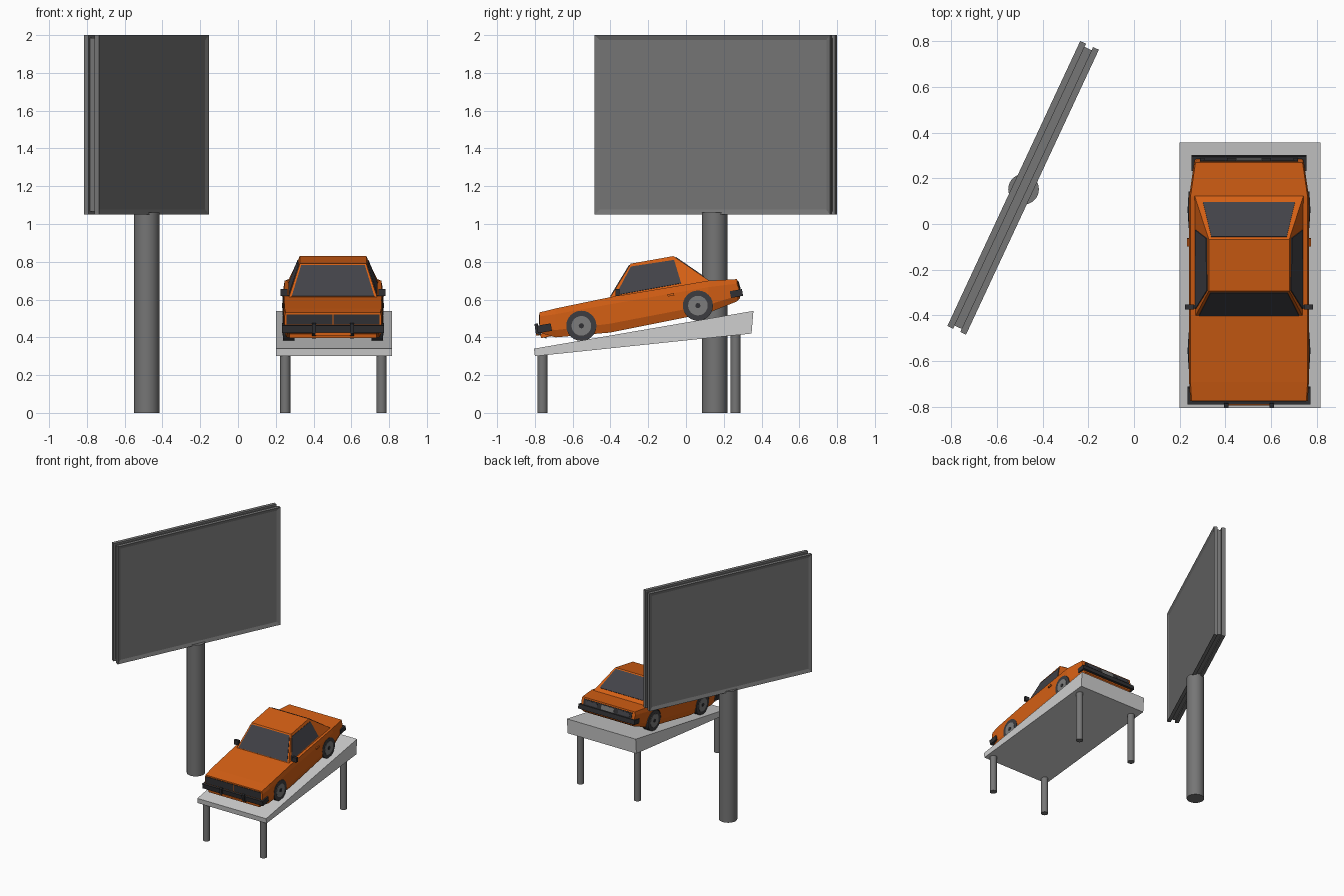
import bpy, bmesh, math
from mathutils import Vector, Matrix

if "Cube" in bpy.data.objects:
    bpy.data.objects.remove(bpy.data.objects["Cube"])


def material(name, color):
    m = bpy.data.materials.new(name)
    m.use_nodes = True
    m.diffuse_color = (*color, 1)
    m.node_tree.nodes["Principled BSDF"].inputs["Base Color"].default_value = (*color, 1)
    return m


orange = material("orange paint", (0.66, 0.115, 0.007))
steel = material("steel grey", (0.18, 0.18, 0.18))
concrete = material("light grey", (0.62, 0.62, 0.62))
glass = material("dark glass", (0.055, 0.055, 0.065))
black = material("black trim", (0.03, 0.03, 0.033))
rubber = material("tyre grey", (0.045, 0.045, 0.05))
rim_grey = material("rim grey", (0.2, 0.2, 0.2))

CAR_X = 0.503
SLOPE = math.radians(9.8)


def finish(name, bm, mat, smooth=False):
    bmesh.ops.recalc_face_normals(bm, faces=bm.faces)
    me = bpy.data.meshes.new(name)
    bm.to_mesh(me)
    bm.free()
    me.materials.append(mat)
    ob = bpy.data.objects.new(name, me)
    bpy.context.collection.objects.link(ob)
    if smooth:
        bpy.ops.object.select_all(action='DESELECT')
        ob.select_set(True)
        bpy.context.view_layer.objects.active = ob
        bpy.ops.object.shade_smooth_by_angle(angle=math.radians(35))
    return ob


def box(name, center, size, mat, tilt=0.0):
    bm = bmesh.new()
    bmesh.ops.create_cube(bm, size=1)
    bm.transform(Matrix.Translation(center) @ Matrix.Rotation(tilt, 4, 'X')
                 @ Matrix.Diagonal((*size, 1)))
    return finish(name, bm, mat)


def cylinder(name, center, radius, depth, mat, axis='Z', sides=24):
    bm = bmesh.new()
    bmesh.ops.create_cone(bm, cap_ends=True, segments=sides, radius1=radius,
                          radius2=radius, depth=depth)
    turn = Matrix.Rotation(math.pi / 2, 4, 'Y') if axis == 'X' else Matrix()
    bm.transform(Matrix.Translation(center) @ turn)
    return finish(name, bm, mat, True)


def loft(name, rings, mat):
    """Skin a list of equally long closed rings and cap both ends."""
    bm = bmesh.new()
    loops = [[bm.verts.new(p) for p in ring] for ring in rings]
    n = len(loops[0])
    for a, b in zip(loops, loops[1:]):
        for i in range(n):
            j = (i + 1) % n
            bm.faces.new((a[i], a[j], b[j], b[i]))
    bm.faces.new(loops[0])
    bm.faces.new(loops[-1])
    return finish(name, bm, mat)


def prism(name, profile, x0, x1, mat):
    return loft(name, [[(x, y, z) for y, z in profile] for x in (x0, x1)], mat)


def plate(name, corners, uvs, mat, outward, thick=0.004):
    """Thin plate lying on a four-cornered patch."""
    a, b, c, d = (Vector(p) for p in corners)
    n = (b - a).cross(d - a).normalized()
    if n.dot(Vector(outward)) < 0:
        n = -n
    pts = [a.lerp(b, u).lerp(d.lerp(c, u), v) for u, v in uvs]
    return loft(name, [[p - n * 0.003 for p in pts], [p + n * thick for p in pts]], mat)


# Billboard: core between two framed panels, on a round pole
BOARD = Matrix.Translation((-0.485, 0.158, 1.525)) @ Matrix.Rotation(math.radians(65), 4, 'Z')
L, T, H = 1.375, 0.09, 0.95
core = box("billboard_core", (0, 0, 0), (L - 0.03, T - 0.04, H - 0.03), steel)
core.matrix_world = BOARD
for side, name in ((-1, "billboard_panel_left"), (1, "billboard_panel_right")):
    bm = bmesh.new()
    bmesh.ops.create_cube(bm, size=1)
    bm.transform(Matrix.Translation((0, side * (T / 2 - 0.014), 0)) @ Matrix.Diagonal((L, 0.028, H, 1)))
    bm.normal_update()
    face = max(bm.faces, key=lambda f: f.calc_center_median().y * side)
    bmesh.ops.inset_region(bm, faces=[face], thickness=0.037)
    bmesh.ops.translate(bm, verts=face.verts, vec=(0, -side * 0.01, 0))
    finish(name, bm, steel).matrix_world = BOARD
cylinder("billboard_pole", (-0.483, 0.152, 0.53), 0.067, 1.06, steel, sides=32)

# Sloping display platform with four legs
prism("platform", [(-0.805, 0.34), (0.357, 0.54), (0.347, 0.42), (-0.8, 0.30)], 0.2, 0.815, concrete)
for x, lr in ((0.25, "right"), (0.76, "left")):
    for y, top, fb in ((-0.76, 0.315, "front"), (0.262, 0.42, "back")):
        cylinder(f"{fb}_{lr}_leg", (x, y, top / 2), 0.027, top, steel)

# Car body: stations of y, top, bottom, half width
stations = [(-0.775, 0.532, 0.425, 0.257), (-0.69, 0.553, 0.40, 0.262),
            (-0.405, 0.612, 0.425, 0.262), (0.12, 0.70, 0.53, 0.262),
            (0.27, 0.708, 0.59, 0.24), (0.285, 0.65, 0.605, 0.235)]
rings = []
for y, top, low, w in stations:
    h = top - low
    half = [(w - 0.006, top), (w, top - 0.2 * h), (w, low + 0.25 * h), (w - 0.015, low)]
    rings.append([(CAR_X + x, y, z) for x, z in half]
                 + [(CAR_X - x, y, z) for x, z in reversed(half)])
body = loft("car_body", rings, orange)
body.data.materials.append(black)

# Wheel arches and wheels
for y, z, fb in ((-0.554, 0.461, "front"), (0.063, 0.568, "rear")):
    for s, lr in ((1, "left"), (-1, "right")):
        cutter = cylinder("arch_cutter", (CAR_X + s * 0.255, y, z), 0.086, 0.12, black, 'X')
        cutter.hide_render = True
        mod = body.modifiers.new("arch", 'BOOLEAN')
        mod.operation = 'DIFFERENCE'
        mod.solver = 'EXACT'
        mod.material_mode = 'TRANSFER'
        mod.object = cutter
        bpy.context.view_layer.objects.active = body
        bpy.ops.object.modifier_apply(modifier=mod.name)
        bpy.data.objects.remove(cutter)
        tag = f"{fb}_{lr}"
        cylinder(tag + "_tyre", (CAR_X + s * 0.234, y, z), 0.08, 0.06, rubber, 'X')
        cylinder(tag + "_rim", (CAR_X + s * 0.262, y, z), 0.052, 0.01, rim_grey, 'X')
        cylinder(tag + "_hub", (CAR_X + s * 0.266, y, z), 0.014, 0.008, black, 'X', 8)

# Cabin with windows


def cabin_point(s, w, y, z):
    return (CAR_X + s * w, y, z)


outline = [(0.236, -0.405, 0.605), (0.24, 0.13, 0.695), (0.176, -0.067, 0.83), (0.176, -0.293, 0.79)]
left = [cabin_point(1, *p) for p in outline]
right = [cabin_point(-1, *p) for p in outline]
loft("cabin", [left, right], orange)
side_uv = [(0.05, 0.07), (0.73, 0.1), (0.92, 0.87), (0.05, 0.9)]
for s, pts, name in ((1, left, "left_side_window"), (-1, right, "right_side_window")):
    plate(name, pts, side_uv, glass, (s, 0, 0))
plate("windshield", (right[0], left[0], left[3], right[3]),
      [(0.03, 0.06), (0.97, 0.06), (0.97, 0.95), (0.03, 0.95)], glass, (0, -1, 0.5))
plate("rear_window", (right[1], left[1], left[2], right[2]),
      [(0.06, 0.18), (0.94, 0.18), (0.96, 0.95), (0.04, 0.95)], glass, (0, 1, 0.5))

# Front end: two-part grille, bumper, guards and lip
for s, lr in ((1, "left"), (-1, "right")):
    box(f"{lr}_grille", (CAR_X + s * 0.125, -0.775, 0.495), (0.244, 0.008, 0.054), black)
    prism(f"{lr}_bumper_guard", [(-0.785, 0.475), (-0.802, 0.47), (-0.795, 0.42), (-0.74, 0.393),
                                 (-0.738, 0.402), (-0.78, 0.43)],
          CAR_X + s * 0.1 - 0.01, CAR_X + s * 0.1 + 0.01, black)
    box(f"{lr}_mirror", (CAR_X + s * 0.26, -0.362, 0.637), (0.038, 0.022, 0.036), black)
    box(f"{lr}_mirror_stem", (CAR_X + s * 0.24, -0.362, 0.618), (0.025, 0.014, 0.014), black)
    box(f"{lr}_door_handle", (CAR_X + s * 0.265, -0.08, 0.625), (0.012, 0.035, 0.012), orange, SLOPE)
box("front_bumper", (CAR_X, -0.75, 0.448), (0.54, 0.075, 0.04), black, SLOPE)
box("front_lip", (CAR_X, -0.74, 0.412), (0.46, 0.06, 0.022), orange, SLOPE)
box("bumper_center", (CAR_X, -0.786, 0.418), (0.19, 0.014, 0.014), orange)

# Rear end: dark tail panel, lamps, number plate blank and bumper
tail = [(CAR_X + x, y, z) for x, y, z in ((-0.234, 0.285, 0.65), (0.234, 0.285, 0.65),
                                          (0.234, 0.27, 0.708), (-0.234, 0.27, 0.708))]
plate("tail_panel", tail, [(0.04, 0), (0.96, 0), (0.96, 0.82), (0.04, 0.82)], black, (0, 1, 0))
plate("plate_blank", tail, [(0.38, 0.15), (0.62, 0.15), (0.62, 0.7), (0.38, 0.7)], steel, (0, 1, 0), 0.006)
for u, name in ((0.08, "right_tail_lamp"), (0.7, "left_tail_lamp")):
    plate(name, tail, [(u, 0.2), (u + 0.22, 0.2), (u + 0.22, 0.7), (u, 0.7)], glass, (0, 1, 0), 0.006)
box("rear_bumper", (CAR_X, 0.267, 0.632), (0.502, 0.065, 0.036), black, SLOPE)
